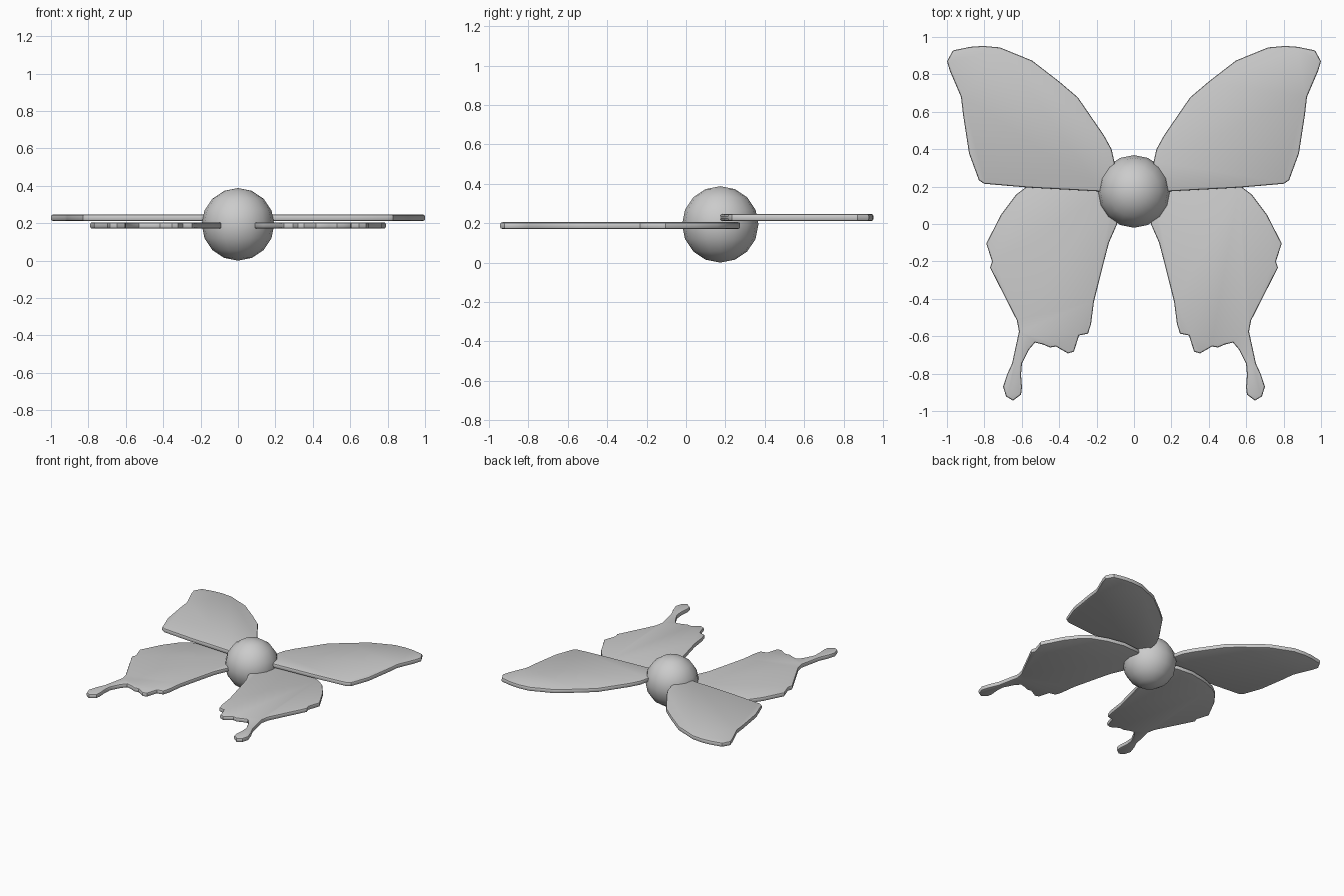
import bpy, bmesh

if "Cube" in bpy.data.objects:
    bpy.data.objects.remove(bpy.data.objects["Cube"])

grey = bpy.data.materials.new("light_grey")
grey.diffuse_color = (0.6, 0.6, 0.6, 1)
grey.use_nodes = True
grey.node_tree.nodes["Principled BSDF"].inputs["Base Color"].default_value = grey.diffuse_color


def finish(obj, angle):
    obj.data.materials.append(grey)
    bpy.ops.object.select_all(action='DESELECT')
    obj.select_set(True)
    bpy.context.view_layer.objects.active = obj
    bpy.ops.object.shade_smooth_by_angle(angle=angle)


def wing_pair(name, outline, z0, z1):
    """Extrude the right wing's outline, round its rims and mirror it to the left."""
    bm = bmesh.new()
    base = bm.faces.new([bm.verts.new((x, y, z0)) for x, y in outline])
    ext = bmesh.ops.extrude_face_region(bm, geom=[base], use_keep_orig=True)
    for v in ext["geom"]:
        if isinstance(v, bmesh.types.BMVert):
            v.co.z = z1
    bmesh.ops.recalc_face_normals(bm, faces=bm.faces)
    rims = [e for e in bm.edges if abs(e.verts[0].co.z - e.verts[1].co.z) < 1e-5]
    bmesh.ops.bevel(bm, geom=rims, offset=0.01, segments=2, profile=0.5,
                    affect='EDGES', clamp_overlap=True)
    bmesh.ops.recalc_face_normals(bm, faces=bm.faces)
    mesh = bpy.data.meshes.new(name)
    bm.to_mesh(mesh)
    bm.free()
    obj = bpy.data.objects.new(name, mesh)
    bpy.context.collection.objects.link(obj)
    finish(obj, 0.6)
    obj.modifiers.new("mirror", 'MIRROR')


# Round body
bpy.ops.mesh.primitive_uv_sphere_add(segments=16, ring_count=8, radius=0.194,
                                     location=(0, 0.174, 0.194))
body = bpy.context.object
body.name = "body"
finish(body, 1.0)

# Rear pair of wings, broad and swept outward
wing_pair("upper_wings", [
    (.10, .18), (.18, .174), (.567, .195), (.80, .215), (.829, .233),
    (.882, .377), (.914, .585), (.925, .68), (.985, .82), (1.0, .87),
    (.968, .928), (.877, .947), (.807, .952), (.717, .944), (.545, .874),
    (.40, .762), (.30, .677), (.16, .473), (.12, .40), (.105, .334)],
    0.212, 0.246)

# Front pair of wings, with scalloped ends and tails
wing_pair("lower_wings", [
    (.09, 0), (.134, -.10), (.16, -.20), (.214, -.414), (.23, -.537),
    (.246, -.586), (.294, -.596), (.321, -.682), (.353, -.692), (.417, -.655),
    (.449, -.66), (.487, -.644), (.529, -.634), (.561, -.671), (.599, -.746),
    (.604, -.805), (.599, -.874), (.604, -.912), (.647, -.944), (.684, -.922),
    (.70, -.87), (.679, -.805), (.652, -.746), (.615, -.575), (.626, -.516),
    (.743, -.286), (.77, -.233), (.759, -.20), (.79, -.104), (.711, .05),
    (.63, .158), (.567, .205), (.45, .25), (.32, .275), (.18, .265), (.09, .20)],
    0.171, 0.205)
